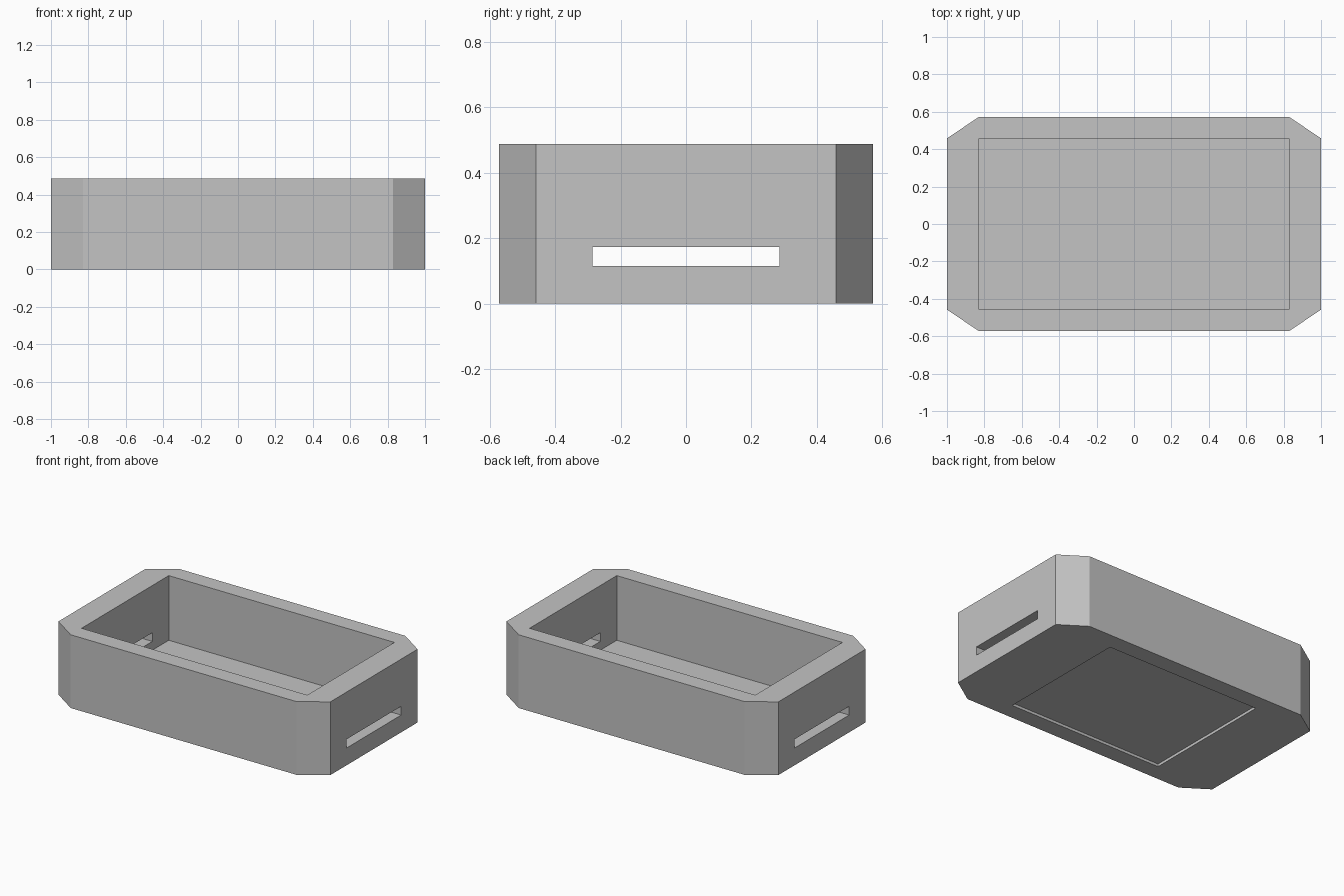
import bpy
import bmesh

cube = bpy.data.objects.get("Cube")
if cube:
    bpy.data.objects.remove(cube, do_unlink=True)

LENGTH, WIDTH, HEIGHT = 1.0, 0.572, 0.487   # half length, half width, full height
INNER_X, INNER_Y = 0.83, 0.458              # half size of the cavity
FLOOR = 0.057

grey = bpy.data.materials.new("plain_grey")
grey.use_nodes = True
colour = (0.55, 0.55, 0.55, 1)
grey.diffuse_color = colour
grey.node_tree.nodes["Principled BSDF"].inputs["Base Color"].default_value = colour


def prism(name, outline, z0, z1):
    """Extrude a flat outline from z0 up to z1."""
    bm = bmesh.new()
    base = bm.faces.new([bm.verts.new((x, y, z0)) for x, y in outline])
    result = bmesh.ops.extrude_face_region(bm, geom=[base])
    top = [v for v in result["geom"] if isinstance(v, bmesh.types.BMVert)]
    bmesh.ops.translate(bm, verts=top, vec=(0, 0, z1 - z0))
    bmesh.ops.recalc_face_normals(bm, faces=bm.faces)
    mesh = bpy.data.meshes.new(name)
    bm.to_mesh(mesh)
    bm.free()
    mesh.materials.append(grey)
    obj = bpy.data.objects.new(name, mesh)
    bpy.context.scene.collection.objects.link(obj)
    return obj


def cut_box(body, name, hx, hy, z0, z1):
    """Subtract a centred box from the body."""
    cutter = prism(name, [(-hx, -hy), (hx, -hy), (hx, hy), (-hx, hy)], z0, z1)
    cutter.hide_render = True
    cutter.hide_viewport = True
    cutter.display_type = 'WIRE'
    mod = body.modifiers.new(name, 'BOOLEAN')
    mod.operation = 'DIFFERENCE'
    mod.solver = 'EXACT'
    mod.object = cutter


# Tray body with chamfered corners
quarter = [(LENGTH, INNER_Y), (INNER_X, WIDTH)]
outline = (quarter
           + [(-x, y) for x, y in reversed(quarter)]
           + [(-x, -y) for x, y in quarter]
           + [(x, -y) for x, y in reversed(quarter)])
tray = prism("tray_body", outline, 0, HEIGHT)

# Open cavity, end slots and shallow recess underneath
cut_box(tray, "cavity_cutter", INNER_X, INNER_Y, FLOOR, HEIGHT + 0.1)
cut_box(tray, "end_slot_cutter", LENGTH + 0.1, 0.286, 0.115, 0.173)
cut_box(tray, "base_recess_cutter", 0.573, INNER_Y, -0.1, 0.018)
